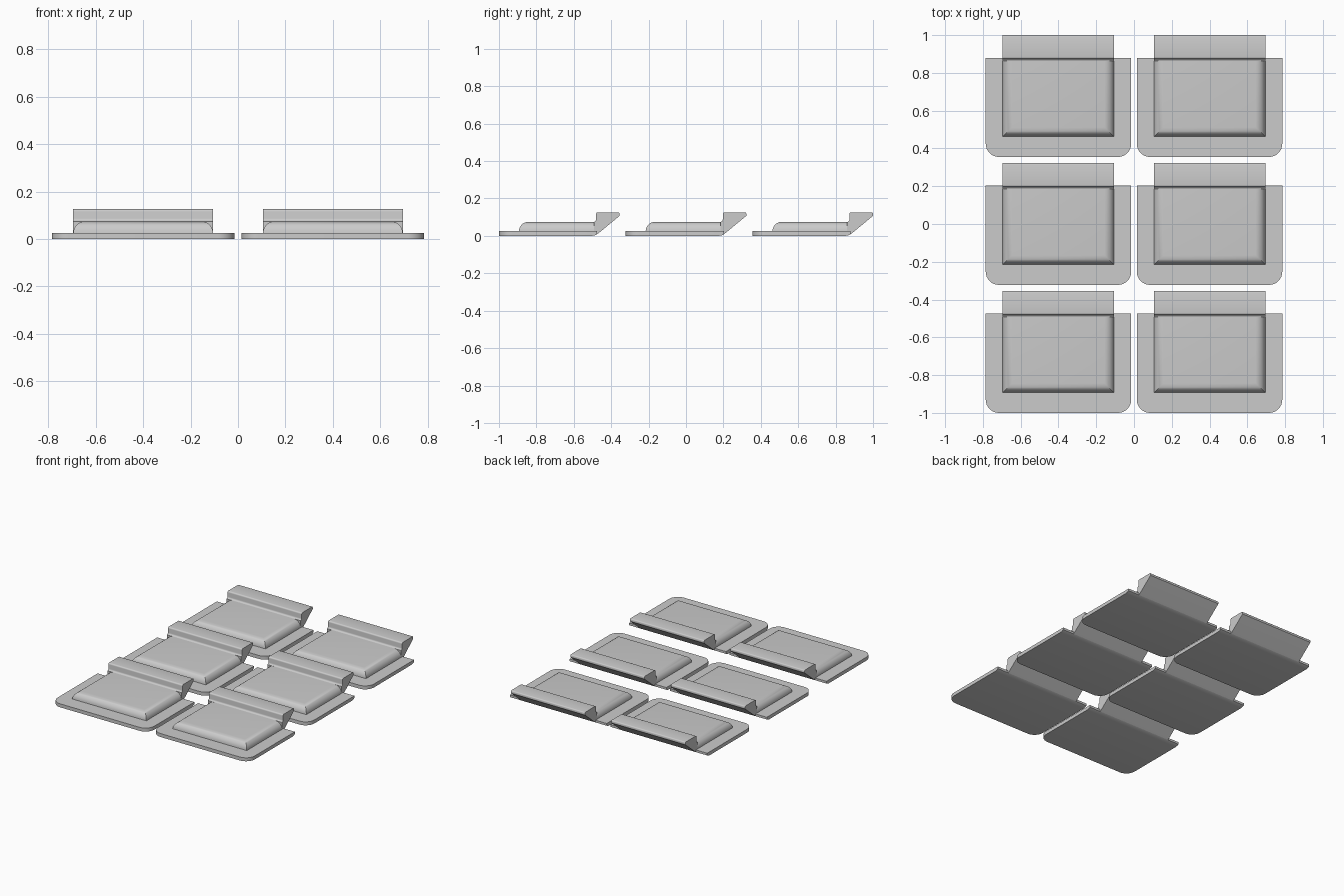
import bpy, bmesh, math

if "Cube" in bpy.data.objects:
    bpy.data.objects.remove(bpy.data.objects["Cube"])

grey = bpy.data.materials.new("plain grey")
grey.diffuse_color = (0.6, 0.6, 0.6, 1)
grey.use_nodes = True
grey.node_tree.nodes["Principled BSDF"].inputs["Base Color"].default_value = grey.diffuse_color

# Dimensions of one clip, local origin at plate centre line, y as in the rear row
HALF_PLATE, HALF_PAD = 0.385, 0.295
FRONT, BACK, PAD_FRONT = 0.355, 0.88, 0.462
PLATE_H, PAD_R = 0.025, 0.05
UNDER = [(0.853, 0.0), (0.868, 0.003), (BACK, 0.009)]  # curved underside


def extrude_profile(bm, profile, half):
    """Extrude a (y, z) profile symmetrically along x."""
    left = [bm.verts.new((-half, y, z)) for y, z in profile]
    right = [bm.verts.new((half, y, z)) for y, z in profile]
    n = len(profile)
    for i in range(n):
        j = (i + 1) % n
        bm.faces.new((left[i], left[j], right[j], right[i]))
    bm.faces.new(left)
    bm.faces.new(right)


def finish(bm, name):
    bmesh.ops.recalc_face_normals(bm, faces=bm.faces[:])
    for f in bm.faces:
        f.smooth = True
    me = bpy.data.meshes.new(name)
    bm.to_mesh(me)
    bm.free()
    me.set_sharp_from_angle(angle=math.radians(32))
    me.materials.append(grey)
    return me


def arc(cy, cz, r, a0, a1, n=5):
    return [(cy + r * math.cos(math.radians(a0 + (a1 - a0) * i / n)),
             cz + r * math.sin(math.radians(a0 + (a1 - a0) * i / n)))
            for i in range(n + 1)]


def make_plate():
    bm = bmesh.new()
    extrude_profile(bm, [(FRONT, 0)] + UNDER + [(BACK, PLATE_H), (FRONT, PLATE_H)],
                    HALF_PLATE)
    # round the two front corners
    corners = [e for e in bm.edges
               if all(abs(v.co.y - FRONT) < 1e-5 for v in e.verts)
               and abs(e.verts[0].co.x - e.verts[1].co.x) < 1e-5]
    bmesh.ops.bevel(bm, geom=corners, offset=0.07, segments=8,
                    profile=0.5, affect='EDGES')
    return finish(bm, "base_plate")


def make_pad():
    # stacked rectangles shrinking on the front and sides give a rounded rim
    bm = bmesh.new()
    rings = []
    steps = 7
    for i in range(steps + 1):
        t = math.pi / 2 * i / steps
        d, z = PAD_R * (1 - math.cos(t)), PLATE_H + PAD_R * math.sin(t)
        w, f = HALF_PAD - d, PAD_FRONT + d
        rings.append([bm.verts.new(p) for p in
                      ((-w, f, z), (w, f, z), (w, BACK, z), (-w, BACK, z))])
    for a, b in zip(rings, rings[1:]):
        for i in range(4):
            j = (i + 1) % 4
            bm.faces.new((a[i], a[j], b[j], b[i]))
    bm.faces.new(rings[0])
    bm.faces.new(rings[-1])
    return finish(bm, "raised_pad")


def make_lip():
    # hooked lip: sloping underside, flat top, small fillet down to the pad
    bm = bmesh.new()
    profile = [UNDER[-1], (0.892, 0.018), (1.0, 0.107)]
    profile += arc(0.992, 0.118, 0.008, 0, 90, 3)
    profile += arc(0.884, 0.116, 0.010, 90, 180)
    profile += arc(0.862, 0.087, 0.012, 0, -90)
    profile += [(0.862, 0.02), (BACK, 0.02)]
    extrude_profile(bm, profile, HALF_PAD)
    return finish(bm, "back_lip")


# Two columns by three rows of identical clips
for me in (make_plate(), make_pad(), make_lip()):
    for row in range(3):
        for side, x in (("left", -0.4), ("right", 0.4)):
            ob = bpy.data.objects.new(f"{me.name}_{side}_{row + 1}", me)
            ob.location = (x, -0.6775 * row, 0)
            bpy.context.collection.objects.link(ob)
